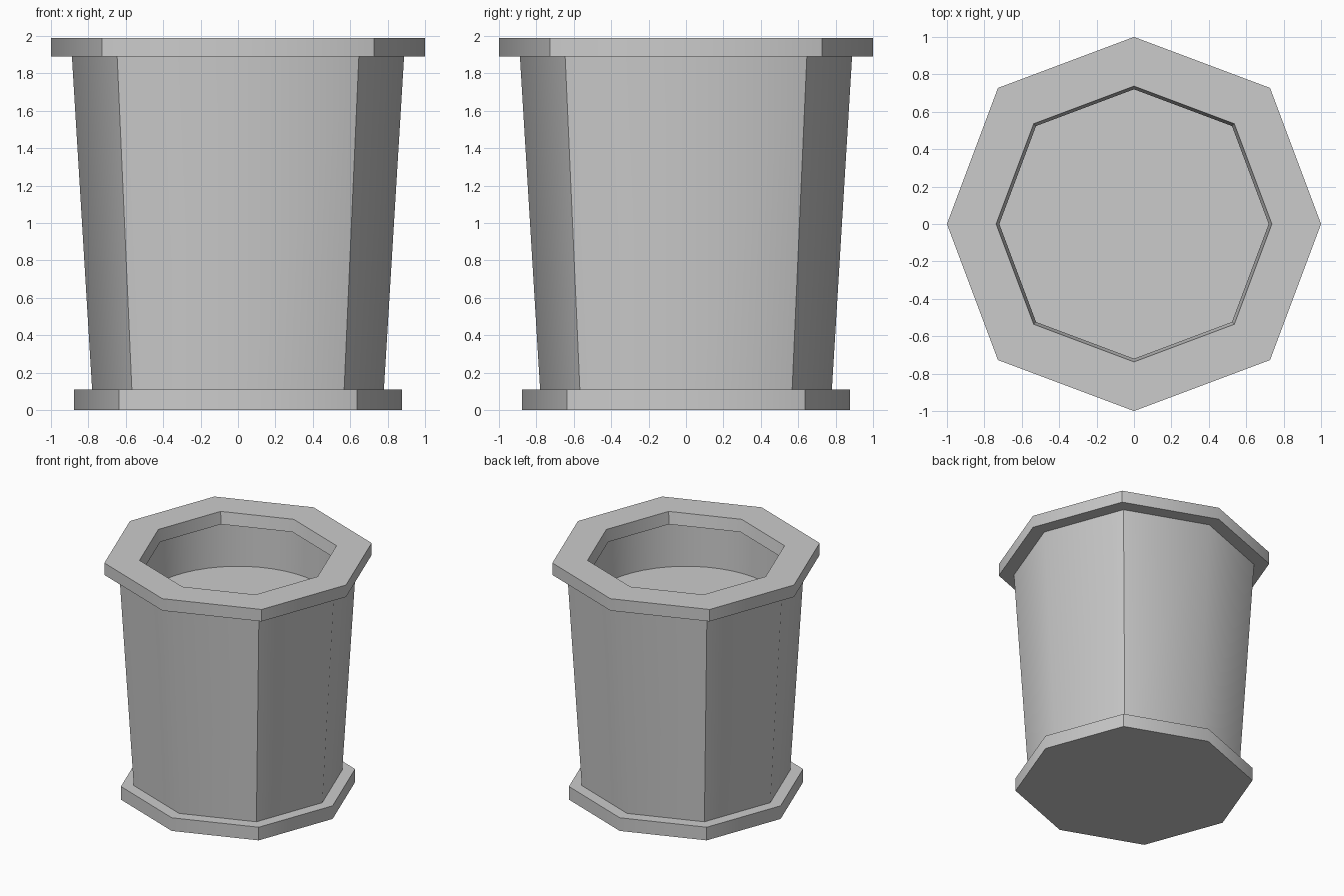
import bpy, bmesh, math

if "Cube" in bpy.data.objects:
    bpy.data.objects.remove(bpy.data.objects["Cube"])

DIAG = 0.7275  # diagonal corner coordinate relative to the axis corner


def octagon(r, z):
    d = r * DIAG
    return [(x, y, z) for x, y in ((r, 0), (d, d), (0, r), (-d, d),
                                   (-r, 0), (-d, -d), (0, -r), (d, -d))]


def circle(r, z, n=48):
    return [(r * math.cos(2 * math.pi * i / n),
             r * math.sin(2 * math.pi * i / n), z) for i in range(n)]


def loft(name, rings, closed=False, cap_start=False, cap_end=False):
    """Skin a stack of equal-length rings into one object."""
    bm = bmesh.new()
    loops = [[bm.verts.new(p) for p in ring] for ring in rings]
    pairs = list(zip(loops, loops[1:]))
    if closed:
        pairs.append((loops[-1], loops[0]))
    for a, b in pairs:
        for i in range(len(a)):
            j = (i + 1) % len(a)
            bm.faces.new((a[i], a[j], b[j], b[i]))
    if cap_start:
        bm.faces.new(loops[0][::-1])
    if cap_end:
        bm.faces.new(loops[-1])
    mesh = bpy.data.meshes.new(name)
    bm.to_mesh(mesh)
    bm.free()
    obj = bpy.data.objects.new(name, mesh)
    bpy.context.collection.objects.link(obj)
    # diagonal corners stay sharp, axis corners are smoothed
    bpy.ops.object.select_all(action='DESELECT')
    obj.select_set(True)
    bpy.context.view_layer.objects.active = obj
    bpy.ops.object.shade_smooth_by_angle(angle=math.radians(45))
    return obj


# foot slab
loft("base", [octagon(0.876, 0), octagon(0.876, 0.11)],
     cap_start=True, cap_end=True)

# tapered outer wall
loft("body", [octagon(0.78, 0.11), octagon(0.888, 1.89)])

# overhanging top rim with octagonal opening
loft("rim", [octagon(1.0, 1.89), octagon(1.0, 1.99),
             octagon(0.737, 1.99), octagon(0.72, 1.89)], closed=True)

# round inner liner closed by the soil level (normals face inward)
loft("inner_wall", [circle(0.78, 1.89)[::-1], circle(0.77, 1.52)[::-1]][::-1]
     and [circle(0.78, 1.89), circle(0.77, 1.52)])
loft("soil", [circle(0.77, 1.52)], cap_end=True)
